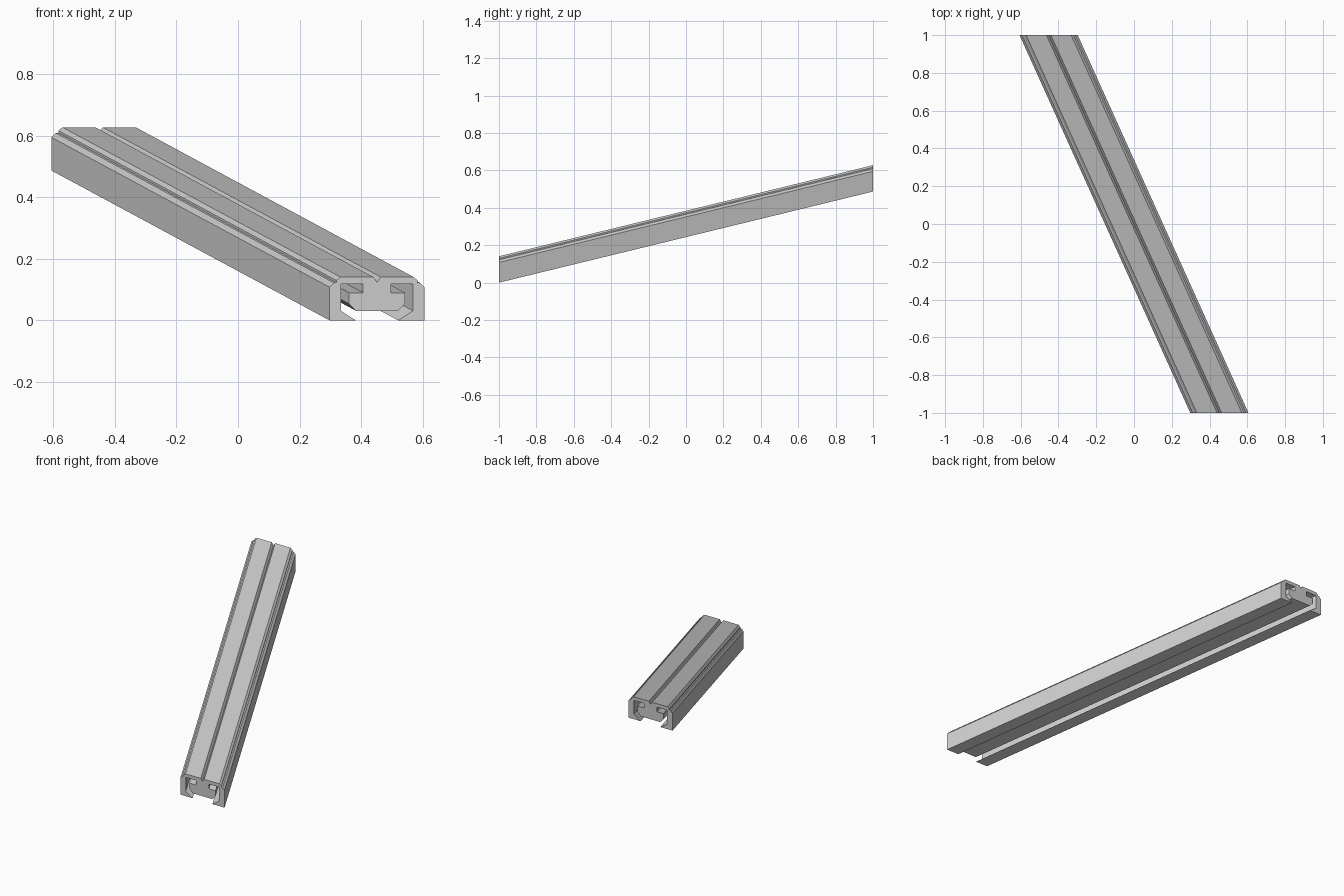
import bpy, bmesh

if "Cube" in bpy.data.objects:
    bpy.data.objects.remove(bpy.data.objects["Cube"])

# Right half of the channel section, (offset from centre line, height)
half = [
    (0.0, 0.124), (0.012, 0.141), (0.119, 0.141),           # centre V groove, top
    (0.132, 0.130), (0.132, 0.123), (0.140, 0.122),         # small corner groove
    (0.154, 0.108), (0.154, 0.0),                           # outer wall
    (0.069, 0.0), (0.117, 0.031), (0.117, 0.119),           # lip, inner wall
    (0.045, 0.119), (0.045, 0.090), (0.091, 0.090),         # stem, flange top
    (0.091, 0.054), (0.068, 0.031),                         # flange side, bevel
]
# Mirror to the closed section (the first point lies on the centre line)
section = half + [(-u, z) for u, z in reversed(half[1:])]

LENGTH, SLIDE, RISE = 2.0, -0.904, 0.487

# Slanted rail: vertical end cuts, section swept sideways and upward
bm = bmesh.new()
verts = [bm.verts.new((-SLIDE / 2 + u, -LENGTH / 2, z)) for u, z in section]
front = bm.faces.new(verts)
geo = bmesh.ops.extrude_face_region(bm, geom=[front], use_keep_orig=True)
far = [g for g in geo["geom"] if isinstance(g, bmesh.types.BMVert)]
bmesh.ops.translate(bm, verts=far, vec=(SLIDE, LENGTH, RISE))
bmesh.ops.recalc_face_normals(bm, faces=bm.faces)

mesh = bpy.data.meshes.new("channel_rail")
bm.to_mesh(mesh)
bm.free()
rail = bpy.data.objects.new("channel_rail", mesh)
bpy.context.collection.objects.link(rail)
